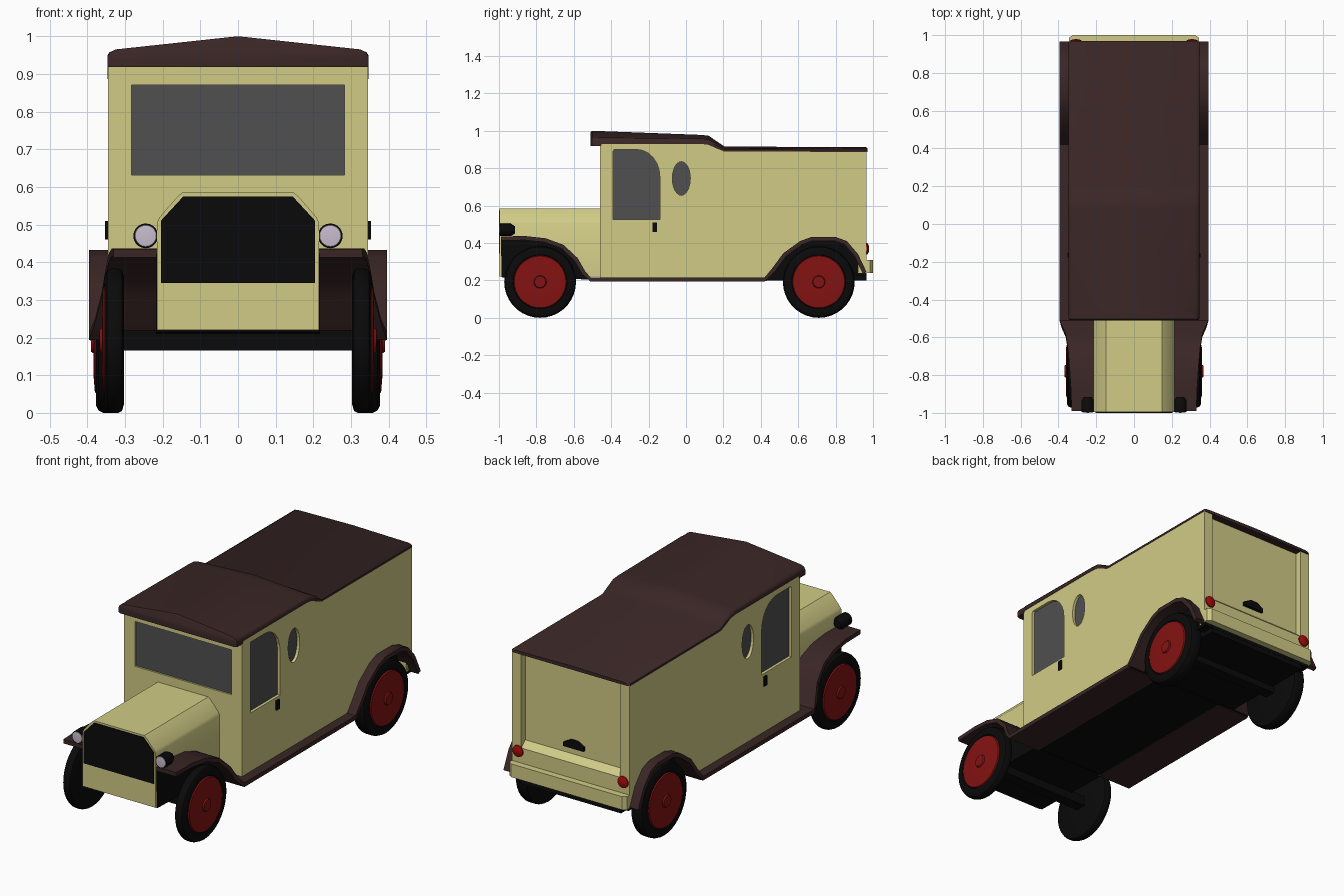
import bpy, bmesh, math
from mathutils import Matrix, Vector

if "Cube" in bpy.data.objects:
    bpy.data.objects.remove(bpy.data.objects["Cube"])


def mat(name, r, g, b):
    m = bpy.data.materials.new(name)
    m.diffuse_color = (r, g, b, 1)
    m.use_nodes = True
    m.node_tree.nodes["Principled BSDF"].inputs["Base Color"].default_value = m.diffuse_color
    return m


CREAM = mat("cream paint", 0.64, 0.60, 0.24)
BROWN = mat("dark brown", 0.042, 0.019, 0.019)
BLACK = mat("black", 0.003, 0.003, 0.003)
GLASS = mat("grey glass", 0.08, 0.08, 0.08)
RED = mat("wheel red", 0.23, 0.006, 0.006)
LAMP_RED = mat("lamp red", 0.36, 0.003, 0.003)
LENS = mat("pale lens", 0.58, 0.51, 0.62)


def finish(bm, name, material, smooth=None):
    bmesh.ops.recalc_face_normals(bm, faces=bm.faces)
    me = bpy.data.meshes.new(name)
    bm.to_mesh(me)
    bm.free()
    me.materials.append(material)
    ob = bpy.data.objects.new(name, me)
    bpy.context.collection.objects.link(ob)
    if smooth:
        bpy.ops.object.select_all(action='DESELECT')
        ob.select_set(True)
        bpy.context.view_layer.objects.active = ob
        bpy.ops.object.shade_smooth_by_angle(angle=math.radians(smooth))
    return ob


def prism(name, pts, axis, lo, hi, material, smooth=None):
    """Extrude a (y,z) outline along x, or an (x,z) outline along y."""
    bm = bmesh.new()
    put = (lambda p, t: (t, p[0], p[1])) if axis == 'x' else (lambda p, t: (p[0], t, p[1]))
    a = [bm.verts.new(put(p, lo)) for p in pts]
    b = [bm.verts.new(put(p, hi)) for p in pts]
    bm.faces.new(a)
    bm.faces.new(b[::-1])
    for i in range(len(pts)):
        j = (i + 1) % len(pts)
        bm.faces.new((a[i], b[i], b[j], a[j]))
    return finish(bm, name, material, smooth)


def box(name, x, y, z, material):
    return prism(name, [(y[0], z[0]), (y[1], z[0]), (y[1], z[1]), (y[0], z[1])], 'x', x[0], x[1], material)


def lathe(name, profile, centre, axis, material, segs=36, smooth=35):
    """Spin (radius, offset) points round an axis through centre."""
    bm = bmesh.new()
    vs = [bm.verts.new((r, 0, t)) for r, t in profile]
    es = [bm.edges.new(p) for p in zip(vs, vs[1:])]
    bmesh.ops.spin(bm, geom=vs + es, cent=(0, 0, 0), axis=(0, 0, 1), angle=math.tau, steps=segs, use_duplicate=False)
    bmesh.ops.remove_doubles(bm, verts=bm.verts, dist=1e-4)
    rot = Vector((0, 0, 1)).rotation_difference(Vector(axis)).to_matrix().to_4x4()
    bmesh.ops.transform(bm, matrix=Matrix.Translation(centre) @ rot, verts=bm.verts)
    return finish(bm, name, material, smooth)


def cut(ob, cutters):
    for c in cutters:
        m = ob.modifiers.new("cut", 'BOOLEAN')
        m.operation, m.solver, m.object = 'DIFFERENCE', 'EXACT', c
    dg = bpy.context.evaluated_depsgraph_get()
    me = bpy.data.meshes.new_from_object(ob.evaluated_get(dg))
    ob.modifiers.clear()
    ob.data = me
    for c in cutters:
        bpy.data.objects.remove(c)


# wing lines: y, z, inner x, outer x
front_wing = [(-0.99, .435, .2, .33), (-.86, .437, .2, .335), (-.75, .425, .2, .342), (-.655, .39, .2, .35),
              (-.58, .32, .2, .362), (-.54, .25, .2, .38), (-.51, .215, .2, .395)]
rear_wing = [(.42, .215, .2, .395), (.465, .27, .28, .395), (.52, .345, .28, .395), (.61, .41, .28, .395),
             (.67, .432, .28, .395), (.80, .432, .28, .395), (.86, .41, .28, .395), (.92, .34, .28, .395),
             (.965, .245, .28, .395)]
arch = [(p[0], p[1] - .01) for p in rear_wing]

# main body with rear wheel arch
body_pts = [(-.46, .205)] + arch[:-2] + [(.93, .33), (.93, .895), (.2, .895), (.1, .935), (-.46, .935)]
body = prism("body", body_pts, 'x', -.345, .345, CREAM)

# window outlines
win = [(-.39, .525), (-.14, .525), (-.14, .755)]
win += [(-.265 + .125 * math.cos(a), .755 + .145 * math.sin(a)) for a in [math.pi / 12 * k for k in range(1, 7)]]
win += [(-.385, .9), (-.39, .89)]
oval = [(-.025 + .048 * math.cos(a), .745 + .09 * math.sin(a)) for a in [math.tau * k / 24 for k in range(24)]]
screen = [(-.283, .632), (.283, .632), (.283, .87), (-.283, .87)]
cutters = [prism("cutter", screen, 'y', -.5, -.445, CREAM)]
for s in (-1, 1):
    for o in (win, oval):
        cutters.append(prism("cutter", o, 'x', min(s * .325, s * .4), max(s * .325, s * .4), CREAM))
cut(body, cutters)
prism("windscreen", screen, 'y', -.451, -.443, GLASS)

# rear frame, lower panel, bumper and handle
prism("rear_lower_panel", [(.92, .24), (.965, .24), (.965, .39), (.93, .42), (.92, .42)], 'x', -.34, .34, CREAM)
prism("rear_bumper", [(-.345, .96), (.345, .96), (.345, .985), (.325, 1.0), (-.325, 1.0), (-.345, .985)],
      'y', 0, .07, CREAM)
bump = bpy.data.objects["rear_bumper"]
bump.data.transform(Matrix(((1, 0, 0, 0), (0, 0, 1, 0), (0, 1, 0, .24), (0, 0, 0, 1))))
bump.data.flip_normals()
prism("rear_handle", [(-.06, .455), (.06, .455), (.06, .475), (.02, .497), (-.02, .497), (-.06, .475)],
      'y', .925, .945, BLACK)

# roof lofted from cross-sections: y, bottom, edge, ridge
bm = bmesh.new()
rows = []
for y, b, e, p in [(-.51, .918, .957, .992), (-.503, .918, .965, 1.0), (-.455, .918, .964, .999), (-.45, .93, .964, .998),
                   (.08, .93, .958, .978), (.12, .925, .955, .974), (.165, .905, .932, .943), (.205, .889, .908, .916),
                   (.962, .887, .906, .912), (.97, .887, .902, .907)]:
    w = .335 if y in (-.51, .97) else .347
    h = e - b
    half = [(w, b), (w, b + h * .55), (w - .006, b + h * .82), (w - .022, e)]
    sec = half + [(0, p)] + [(-x, z) for x, z in half[::-1]]
    rows.append([bm.verts.new((x, y, z)) for x, z in sec])
for r, q in zip(rows, rows[1:]):
    for i in range(len(r)):
        j = (i + 1) % len(r)
        bm.faces.new((r[i], r[j], q[j], q[i]))
bm.faces.new(rows[0])
bm.faces.new(rows[-1])
finish(bm, "roof", BROWN, 40)

# bonnet, radiator and engine bay
half = [(.215, .22), (.215, .505), (.208, .52), (.162, .573), (.148, .585)]
prism("bonnet", half + [(-x, z) for x, z in half[::-1]], 'y', -.996, -.45, CREAM, 40)
half = [(.205, .345), (.205, .51), (.145, .575)]
prism("radiator_grille", half + [(-x, z) for x, z in half[::-1]], 'y', -1.0, -.99, BLACK)
prism("front_wheel_well", [(p[0], p[1] - .012) for p in front_wing] + [(-.51, .205), (-.985, .215)],
      'x', -.218, .218, BLACK)

# underside and rear wheel well
prism("rear_wheel_well", arch + [(.965, .2), (.42, .2)], 'x', -.295, .295, BLACK)
box("floor", (-.385, .385), (-.5, .43), (.197, .21), BLACK)
box("rear_floor", (-.34, .34), (.9, .966), (.225, .242), BLACK)
for n, y in (("front_axle", -.78), ("rear_axle", .71)):
    box(n, (-.31, .31), (y - .03, y + .03), (.165, .22), BLACK)

for s, side in ((-1, "left"), (1, "right")):
    def span(a, b):
        return min(s * a, s * b), max(s * a, s * b)

    # wings and running board as one strip
    bm = bmesh.new()
    path = front_wing + rear_wing
    rings = []
    for i, (y, z, xi, xo) in enumerate(path):
        p0, p1 = path[max(i - 1, 0)], path[min(i + 1, len(path) - 1)]
        t = Vector((p1[0] - p0[0], p1[1] - p0[1])).normalized()
        ny, nz = t.y * .022, -t.x * .022
        rings.append([bm.verts.new((s * x, y + dy, z + dz)) for x, dy, dz in
                      ((xi, 0, 0), (xo, 0, 0), (xo, ny, nz), (xi, ny, nz))])
    for r, q in zip(rings, rings[1:]):
        for i in range(4):
            j = (i + 1) % 4
            bm.faces.new((r[i], r[j], q[j], q[i]))
    bm.faces.new(rings[0])
    bm.faces.new(rings[-1])
    finish(bm, side + "_wings_and_running_board", BROWN, 35)

    # glass, door handle and rear post
    prism(side + "_door_window", win, 'x', *span(.322, .33), GLASS)
    prism(side + "_oval_window", oval, 'x', *span(.322, .33), GLASS)
    box(side + "_door_handle", span(.34, .353), (-.178, -.154), (.46, .51), BLACK)
    box(side + "_rear_post", span(.29, .345), (.925, .965), (.25, .893), CREAM)

    # lamps
    lathe(side + "_headlamp", [(0, -.08), (.02, -.08), (.033, -.06), (.033, 0), (0, 0)],
          (s * .245, -.995, .47), (0, -1, 0), BLACK, 20)
    lathe(side + "_headlamp_lens", [(.03, -.002), (.028, .002), (0, .005)], (s * .245, -.995, .47), (0, -1, 0), LENS, 20)
    lathe(side + "_tail_lamp", [(.032, -.01), (.03, .006), (.018, .012), (0, .014)],
          (s * .308, .965, .37), (0, 1, 0), LAMP_RED, 20)

    # wheels
    for n, y, x1 in (("front", -.78, .355), ("rear", .71, .377)):
        c = (0, y, .192)
        lathe(f"{side}_{n}_tyre", [(0, .303), (.17, .303), (.187, .308), (.192, .318), (.192, x1 - .02),
                                   (.186, x1 - .007), (.172, x1), (.145, x1), (.138, x1 - .01)], c, (s, 0, 0), BLACK)
        lathe(f"{side}_{n}_wheel_disc", [(.142, x1 - .006), (.138, x1 + .003), (.1, x1 + .006), (.034, x1 + .006),
                                         (.03, x1 + .013), (0, x1 + .014)], c, (s, 0, 0), RED)
